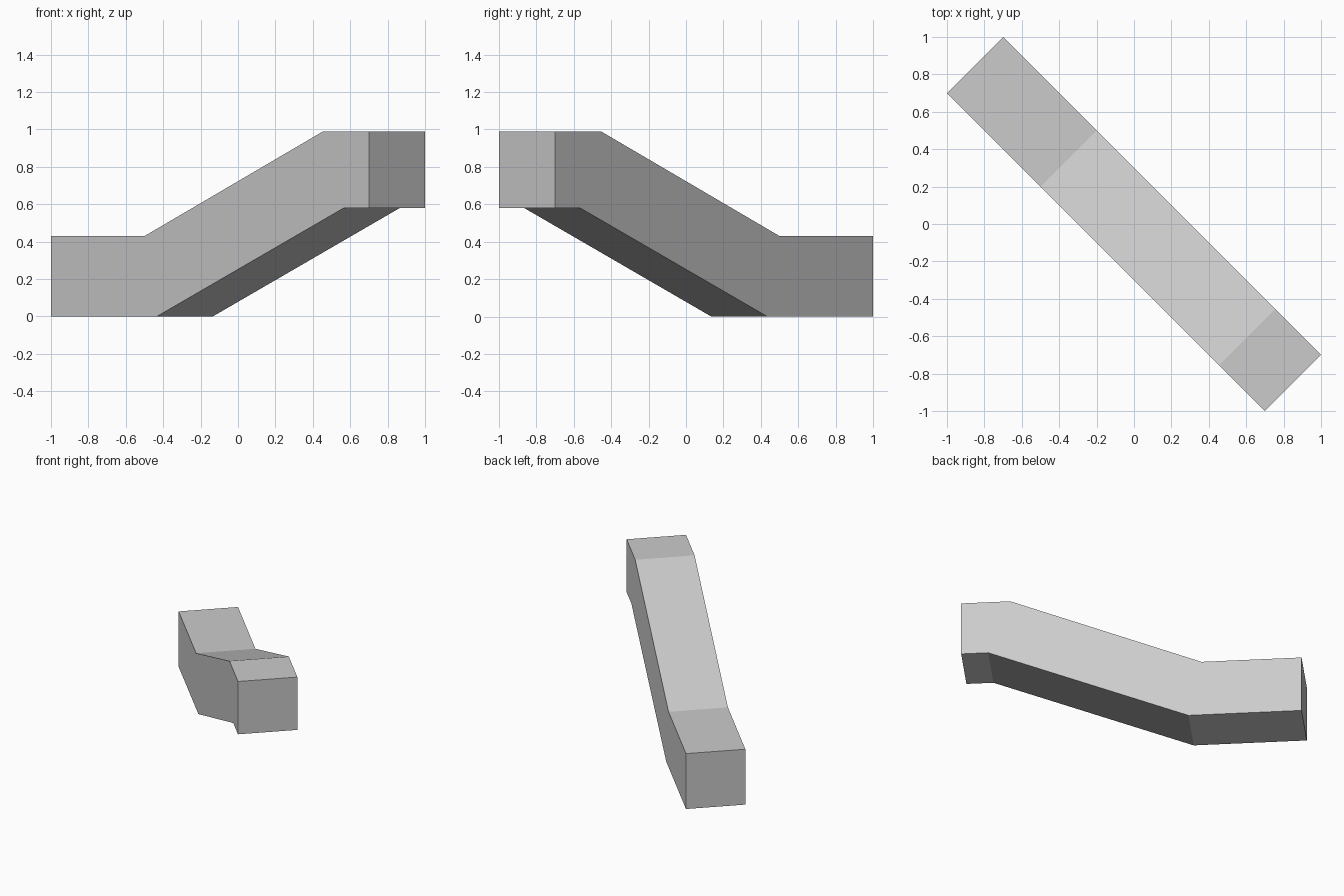
import bpy, bmesh
from mathutils import Vector

if "Cube" in bpy.data.objects:
    bpy.data.objects.remove(bpy.data.objects["Cube"])

# Side profile of the stepped duct: x along the near edge, z up
PROFILE = [(-1, 0), (-0.435, 0), (0.565, 0.58), (0.7, 0.58),
           (0.7, 0.99), (0.455, 0.99), (-0.5, 0.43), (-1, 0.43)]

bm = bmesh.new()

# Near side lies in the diagonal plane x + y = -0.3
verts = [bm.verts.new((x, -0.3 - x, z)) for x, z in PROFILE]
side = bm.faces.new(verts)

# Extrude across the width of the duct
ext = bmesh.ops.extrude_face_region(bm, geom=[side])
moved = [g for g in ext["geom"] if isinstance(g, bmesh.types.BMVert)]
bmesh.ops.translate(bm, verts=moved, vec=Vector((0.3, 0.3, 0)))

# Split the concave sides into lower run, slope and upper run
bmesh.ops.connect_verts_concave(
    bm, faces=[f for f in bm.faces if len(f.verts) > 4])
bmesh.ops.recalc_face_normals(bm, faces=bm.faces)

mesh = bpy.data.meshes.new("stepped_duct")
bm.to_mesh(mesh)
bm.free()
duct = bpy.data.objects.new("stepped_duct", mesh)
bpy.context.collection.objects.link(duct)
